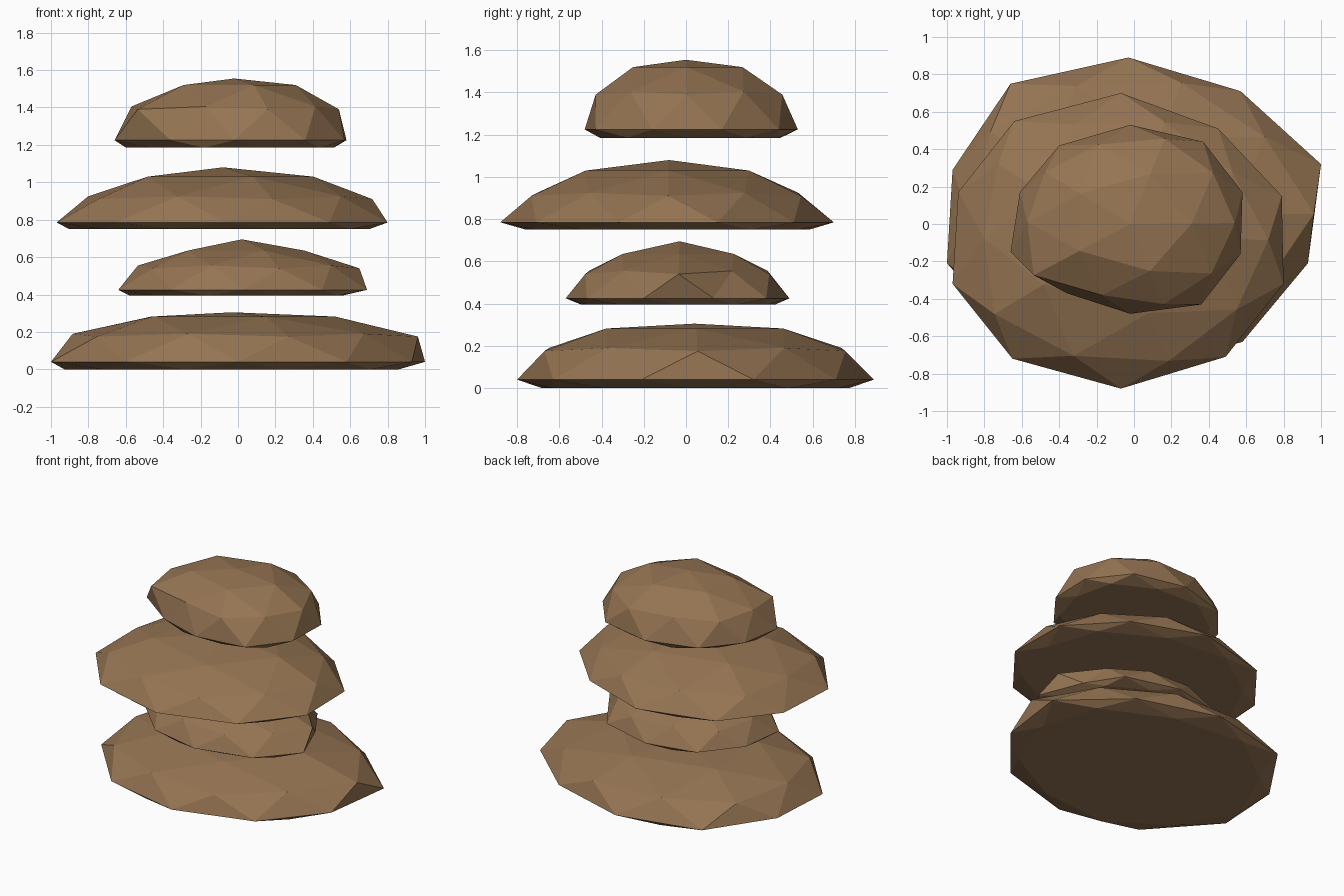
import bpy
import math
from mathutils import Vector

mat = bpy.data.materials.new("warm_stone")
mat.diffuse_color = (0.30, 0.175, 0.085, 1)


def rim_point(rim, angle):
    """Point on the ten-sided rim (corners at 18, 54, 90 ... degrees)."""
    t = ((math.degrees(angle) - 18) % 360) / 36
    i = int(t)
    a, b = Vector(rim[i % 10]), Vector(rim[(i + 1) % 10])
    return a.lerp(b, t - i)


def rock(name, centre, base, belt, top, shoulder, mid, mid_scale, rim, bumps={}):
    """Faceted pebble: icosphere fitted to a rim, with the underside flattened."""
    bpy.ops.mesh.primitive_ico_sphere_add(subdivisions=2, radius=1)
    ob = bpy.context.object
    ob.name = name
    c = Vector(centre)
    for v in ob.data.vertices:
        x, y, z = v.co
        r = math.hypot(x, y)
        if r < 0.01:
            p = c
        else:
            a = math.atan2(y, x)
            s = 1 if abs(z) < 0.1 else r / math.cos(math.radians(18))
            if 0.3 < z < 0.6:
                s *= mid_scale * bumps.get(round(math.degrees(a)) % 360, 1)
            p = c + (rim_point(rim, a) - c) * s
        if z < -0.1:
            h = base
        elif z < 0.1:
            h = belt
        elif z < 0.6:
            h = mid + (0.01 if z > 0.48 else -0.005)
        elif z < 0.95:
            h = shoulder
        else:
            h = top
        v.co = (p.x, p.y, h)
    ob.data.materials.append(mat)
    for f in ob.data.polygons:
        f.use_smooth = False


# Stack from bottom to top
rock("base_stone", (-0.03, 0.04), 0, 0.04, 0.305, 0.282, 0.18, 1.0,
     [(1.0, 0.32), (0.57, 0.71), (-0.03, 0.89), (-0.66, 0.75), (-0.97, 0.29),
      (-1.0, -0.21), (-0.6, -0.66), (0, -0.80), (0.58, -0.63), (0.93, -0.21)],
     {0: 1.06})
rock("small_lower_stone", (0.02, -0.03), 0.395, 0.425, 0.695, 0.635, 0.545, 0.97,
     [(0.56, 0.13), (0.40, 0.38), (0, 0.49), (-0.38, 0.41), (-0.60, 0.14),
      (-0.64, -0.2), (-0.36, -0.48), (0.03, -0.57), (0.45, -0.47), (0.69, -0.2)],
     {0: 1.14})
rock("wide_upper_stone", (-0.08, -0.08), 0.75, 0.785, 1.08, 1.03, 0.915, 0.97,
     [(0.79, 0.15), (0.45, 0.51), (-0.07, 0.70), (-0.64, 0.55), (-0.94, 0.17),
      (-0.97, -0.32), (-0.65, -0.72), (-0.07, -0.88), (0.49, -0.71), (0.80, -0.32)],
     {180: 0.95})
rock("top_stone", (-0.02, 0), 1.185, 1.225, 1.555, 1.52, 1.395, 1.0,
     [(0.58, 0.17), (0.37, 0.44), (-0.02, 0.53), (-0.40, 0.42), (-0.61, 0.17),
      (-0.66, -0.15), (-0.36, -0.37), (-0.02, -0.48), (0.36, -0.43), (0.57, -0.16)],
     {216: 1.12})
